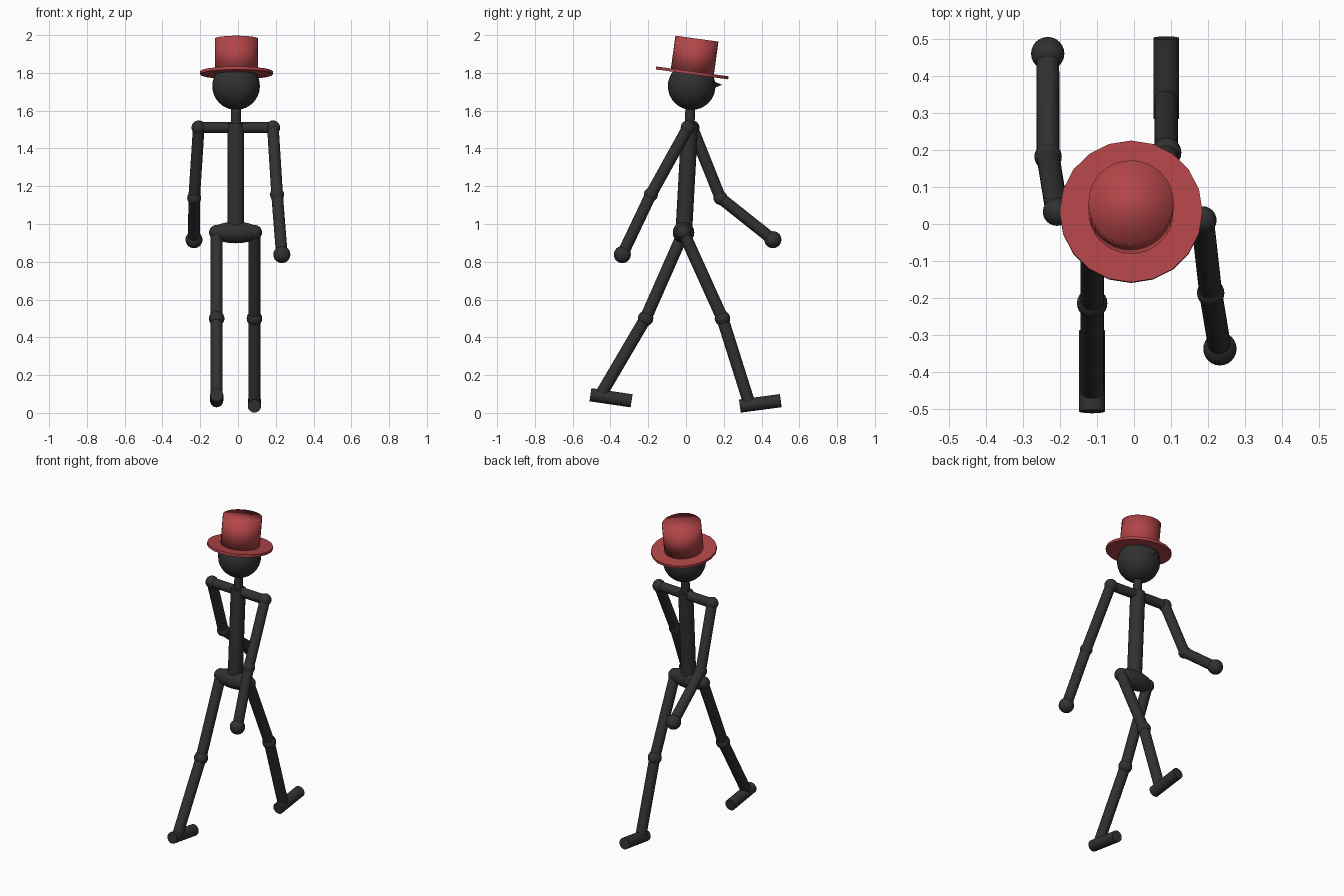
import bpy, math
from mathutils import Vector

if "Cube" in bpy.data.objects:
    bpy.data.objects.remove(bpy.data.objects["Cube"])


def material(name, rgb):
    m = bpy.data.materials.new(name)
    m.diffuse_color = (*rgb, 1)
    m.use_nodes = True
    m.node_tree.nodes["Principled BSDF"].inputs["Base Color"].default_value = m.diffuse_color
    return m


BLACK = material("charcoal", (0.03, 0.03, 0.03))
RED = material("hat red", (0.45, 0.06, 0.065))


def finish(name, mat, angle=40):
    o = bpy.context.object
    o.name = name
    o.data.materials.append(mat)
    bpy.ops.object.shade_smooth_by_angle(angle=math.radians(angle))
    return o


def ball(name, p, r, scale=(1, 1, 1)):
    bpy.ops.mesh.primitive_uv_sphere_add(segments=24, ring_count=16, radius=r, location=p)
    bpy.context.object.scale = scale
    return finish(name, BLACK)


def rod(name, a, b, r1, r2=None, mat=BLACK, sides=20, angle=40):
    """Cylinder or cone from point a to point b."""
    a, b = Vector(a), Vector(b)
    d = b - a
    bpy.ops.mesh.primitive_cone_add(vertices=sides, radius1=r1, radius2=r1 if r2 is None else r2,
                                    depth=d.length, location=(a + b) / 2,
                                    rotation=d.to_track_quat('Z', 'Y').to_euler())
    return finish(name, mat, angle)


def limb(names, pts, radii, rod_r):
    """Joint balls at the points, joined by rods."""
    for n, p, r in zip(names, pts, radii):
        if r:
            ball(n, p, r)
    for i in range(len(pts) - 1):
        rod(f"{names[i]}_bone", pts[i], pts[i + 1], rod_r)


# Head, nose and neck
head = Vector((-0.01, 0.03, 1.73))
ball("head", head, 0.126)
rod("nose", (-0.01, 0.135, 1.737), (-0.01, 0.19, 1.737), 0.024, 0.0, sides=12)
rod("neck", (-0.01, 0.018, 1.50), (-0.01, 0.024, 1.64), 0.026)

# Top hat, tipped forward
tilt = math.radians(7.8)
up = Vector((0, math.sin(tilt), math.cos(tilt)))
base = Vector((-0.008, 0.033, 1.80))
rod("hat_brim", base - up * 0.008, base + up * 0.008, 0.193, mat=RED, sides=20)
rod("hat_crown", base, base + up * 0.183, 0.115, mat=RED, sides=32, angle=180)

# Torso, shoulder bar and pelvis
rod("torso", (-0.012, -0.012, 0.95), (-0.012, 0.02, 1.53), 0.044)
shoulder_l, shoulder_r = (-0.208, 0.033, 1.51), (0.185, 0.01, 1.51)
rod("shoulder_bar", shoulder_l, shoulder_r, 0.029)
ball("pelvis", (-0.013, -0.013, 0.955), 0.057, (2.35, 1, 1))

# Arms
for side, pts in (
    ("left", (shoulder_l, (-0.232, 0.182, 1.138), (-0.233, 0.46, 0.917))),
    ("right", (shoulder_r, (0.207, -0.186, 1.156), (0.232, -0.337, 0.838))),
):
    limb([f"{side}_{n}" for n in ("shoulder", "elbow", "hand")], pts, (0.038, 0.037, 0.045), 0.031)

# Legs
for side, pts in (
    ("left", ((-0.113, -0.013, 0.955), (-0.113, -0.214, 0.50), (-0.113, -0.455, 0.09))),
    ("right", ((0.087, -0.013, 0.955), (0.087, 0.193, 0.50), (0.087, 0.335, 0.05))),
):
    limb([f"{side}_{n}" for n in ("hip", "knee", "ankle")], pts, (0.04, 0.041, 0), 0.032)

# Feet
rod("left_foot", (-0.113, -0.506, 0.096), (-0.113, -0.288, 0.064), 0.035)
rod("right_foot", (0.087, 0.285, 0.036), (0.087, 0.502, 0.065), 0.035)
